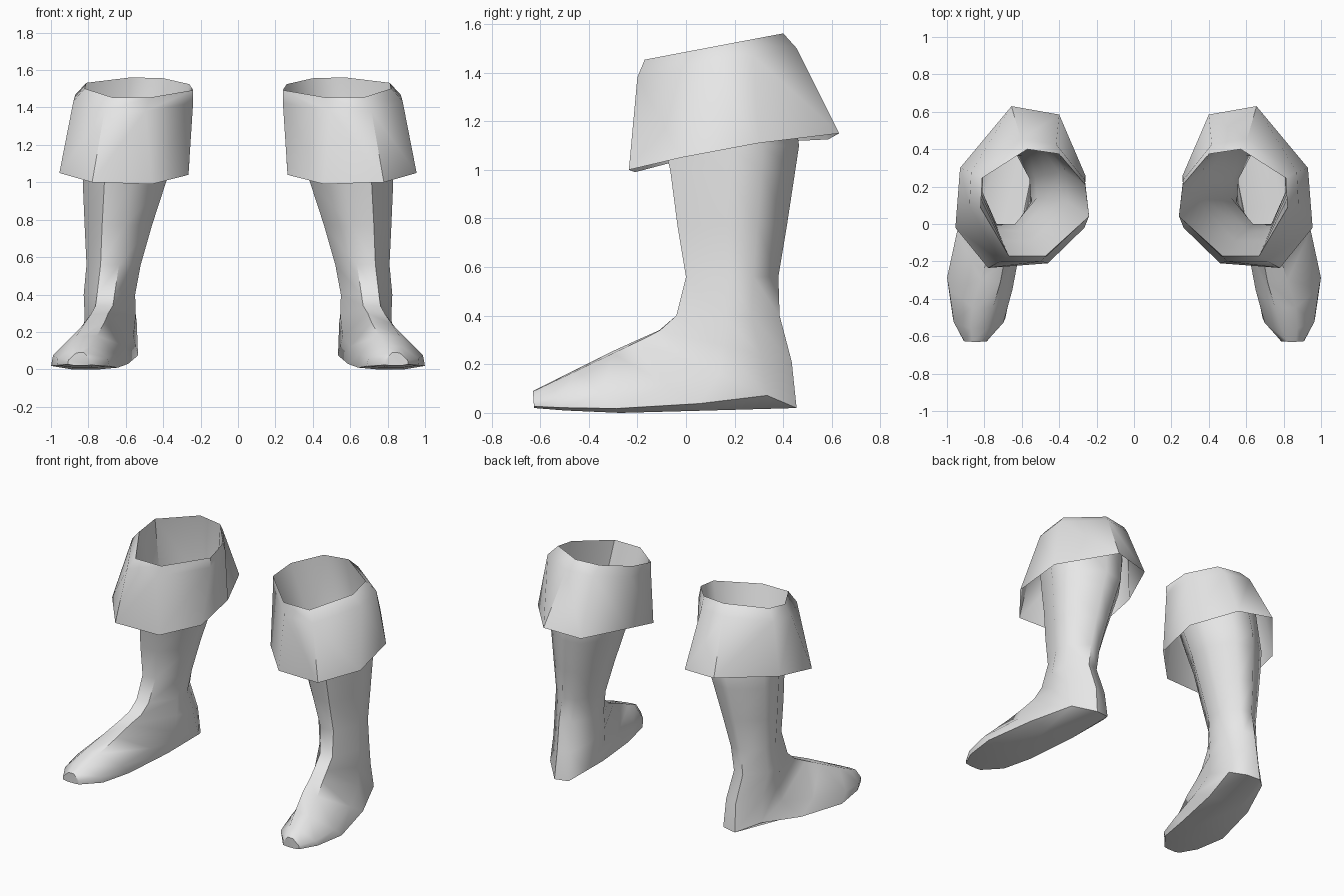
import bpy

if "Cube" in bpy.data.objects:
    bpy.data.objects.remove(bpy.data.objects["Cube"])

# Unit cross-sections: u = across, v = -1 at front/instep to +1 at back/sole
LEG = [(.14, 1), (-.45, .91), (-.93, .33), (-1, -.26),
       (-.2, -1), (.48, -1), (1, -.1), (.97, .46)]
FOOT = [(.4, 1), (-.4, 1), (-.93, .9), (-.88, .1),
        (-.3, -1), (.3, -.95), (.95, .15), (1, .8)]

grey = bpy.data.materials.new("light_grey")
grey.diffuse_color = (.8, .8, .8, 1)
grey.use_nodes = True
grey.node_tree.nodes["Principled BSDF"].inputs["Base Color"].default_value = grey.diffuse_color


def lerp(a, b, t):
    return a + (b - a) * t


def ring(front, back, cx_front, cx_back, half, blend=0):
    """Eight points between a front (y, z) and a back (y, z) point."""
    pts = []
    for (u0, v0), (u1, v1) in zip(LEG, FOOT):
        u, t = lerp(u0, u1, blend), (lerp(v0, v1, blend) + 1) / 2
        pts.append((lerp(cx_front, cx_back, t) + u * half,
                    lerp(front[0], back[0], t), lerp(front[1], back[1], t)))
    return pts


def level(z, x0, x1, y0, y1):
    c = (x0 + x1) / 2
    return ring((y0, z), (y1, z), c, c, (x1 - x0) / 2)


def loft(name, rings, cap=False):
    """Skin the rings, then mirror the part to make the pair."""
    n = len(rings[0])
    verts = [p for r in rings for p in r]
    faces = []
    for i in range(len(rings) - 1):
        for j in range(n):
            k = (j + 1) % n
            faces.append((i * n + j, (i + 1) * n + j, (i + 1) * n + k, i * n + k))
    if cap:
        faces.append(tuple(reversed(range(len(verts) - n, len(verts)))))
    mesh = bpy.data.meshes.new(name)
    mesh.from_pydata(verts, [], faces)
    mesh.materials.append(grey)
    ob = bpy.data.objects.new(name, mesh)
    bpy.context.collection.objects.link(ob)
    mod = ob.modifiers.new("pair", 'MIRROR')
    mod.use_mirror_merge = False
    bpy.ops.object.select_all(action='DESELECT')
    ob.select_set(True)
    bpy.context.view_layer.objects.active = ob
    bpy.ops.object.shade_smooth_by_angle(angle=.9)
    return ob


rim = ring((-.17, 1.453), (.40, 1.561), .53, .53, .29)

# Shaft and foot: rings go down the leg, fan round the heel, end at the toe
loft("boot_shaft_and_foot", [
    rim,
    level(1.10, .35, .83, -.09, .465),
    level(1.00, .385, .83, -.065, .45),
    level(.77, .46, .82, -.035, .415),
    level(.56, .52, .81, 0, .38),
    level(.40, .55, .825, -.04, .385),
    ring((-.11, .34), (.435, .21), .70, .66, .14, .2),
    ring((-.20, .30), (.455, .02), .73, .655, .145, .5),
    ring((-.31, .25), (.10, .01), .765, .75, .175, .9),
    ring((-.45, .18), (-.27, 0), .81, .815, .185, 1),
    ring((-.56, .125), (-.50, .01), .83, .822, .145, 1),
    ring((-.63, .09), (-.625, .02), .845, .845, .065, 1),
], cap=True)

# Folded-over cuff, open and flared at the bottom
loft("boot_cuff", [
    rim,
    ring((-.20, 1.38), (.455, 1.50), .56, .56, .32),
    [(.655, .63, 1.15), (.40, .585, 1.125), (.26, .26, 1.11), (.265, -.02, 1.04),
     (.46, -.21, .99), (.78, -.235, 1.0), (.955, -.02, 1.05), (.93, .30, 1.11)],
])
